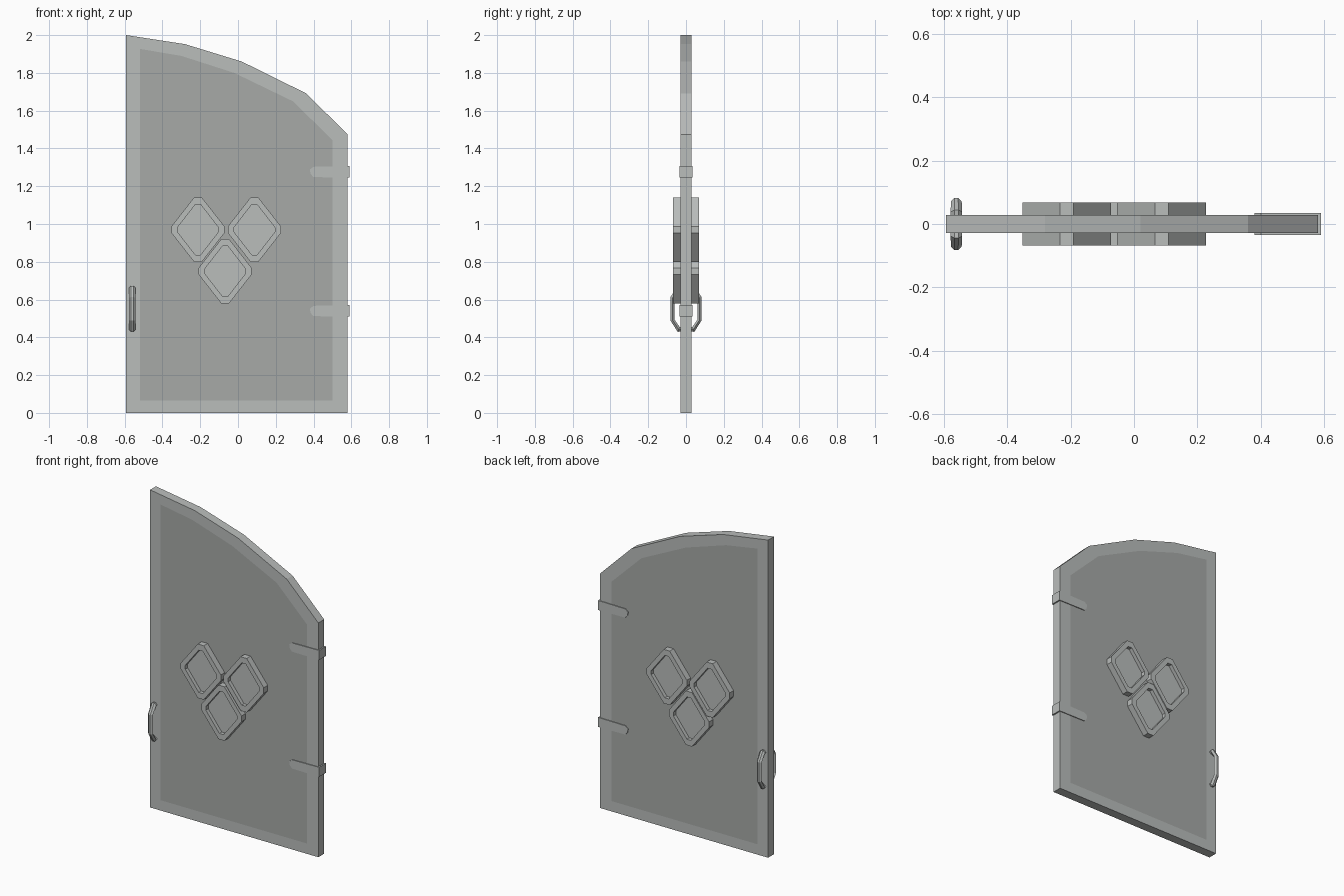
import bpy, bmesh

if "Cube" in bpy.data.objects:
    bpy.data.objects.remove(bpy.data.objects["Cube"])


def make_material(name, colour):
    mat = bpy.data.materials.new(name)
    mat.diffuse_color = (*colour, 1)
    mat.use_nodes = True
    mat.node_tree.nodes["Principled BSDF"].inputs["Base Color"].default_value = mat.diffuse_color
    return mat


METAL = make_material("border_grey", (0.49, 0.51, 0.50))
PANEL = make_material("panel_grey", (0.385, 0.40, 0.39))


def loft(name, rings, mat=METAL, caps=True):
    """Skin a list of equal-length point rings, optionally capping both ends."""
    bm = bmesh.new()
    vs = [[bm.verts.new(p) for p in ring] for ring in rings]
    n = len(rings[0])
    for a, b in zip(vs, vs[1:]):
        for i in range(n):
            j = (i + 1) % n
            bm.faces.new((a[i], a[j], b[j], b[i]))
    if caps:
        bm.faces.new(vs[0])
        bm.faces.new(vs[-1])
    bmesh.ops.recalc_face_normals(bm, faces=bm.faces)
    mesh = bpy.data.meshes.new(name)
    bm.to_mesh(mesh)
    bm.free()
    mesh.materials.append(mat)
    obj = bpy.data.objects.new(name, mesh)
    bpy.context.collection.objects.link(obj)
    return obj


def at_y(profile, y):
    return [(x, y, z) for x, z in profile]


def chamfered_diamond(cx, cz, w, h, cw, ch):
    """Diamond with its four points cut off."""
    pts = [(w, -ch), (w, ch), (cw, h), (-cw, h),
           (-w, ch), (-w, -ch), (-cw, -h), (cw, -h)]
    return [(cx + x, cz + z) for x, z in pts]


# Door: a border frame with a darker centre panel filling it flush
T = 0.029
outer = [(-0.592, 0), (0.58, 0), (0.58, 1.475), (0.36, 1.692),
         (0.02, 1.86), (-0.28, 1.952), (-0.592, 2.0)]
inner = [(-0.52, 0.065), (0.5, 0.065), (0.5, 1.445), (0.29, 1.65),
         (-0.02, 1.80), (-0.30, 1.89), (-0.52, 1.927)]
loft("door_border", [at_y(inner, -T), at_y(outer, -T),
                     at_y(outer, T), at_y(inner, T)], caps=False)
loft("door_panel", [at_y(inner, -T), at_y(inner, T)], PANEL)

# Three diamond windows, framed on both sides with a recessed pane
D, PANE = 0.068, 0.044
for i, (cx, cz) in enumerate([(-0.212, 0.97), (0.087, 0.97), (-0.068, 0.75)]):
    rim = chamfered_diamond(cx, cz, 0.14, 0.17, 0.021, 0.018)
    hole = chamfered_diamond(cx, cz, 0.108, 0.133, 0.014, 0.012)
    loft(f"diamond_window_{i + 1}",
         [at_y(hole, -PANE), at_y(hole, -D), at_y(rim, -D),
          at_y(rim, D), at_y(hole, D), at_y(hole, PANE)])

# Hinge straps wrapping the right edge, with a blunt pointed tip
for label, z in (("upper", 1.276), ("lower", 0.54)):
    strap = [(0.38, 0.012), (0.385, -0.012), (0.4, -0.028), (0.589, -0.03),
             (0.589, 0.03), (0.4, 0.027)]
    strap = [(x, z + dz) for x, dz in strap]
    loft(f"{label}_hinge", [at_y(strap, -0.034), at_y(strap, 0.034)])

# Pull handles, front and back: a ridged bar swept along a bent path
# each station: distance from door centre, height, half width, outer-to-inner shift (y, z)
path = [(0.02, 0.119, 0.018, 0.0, -0.028), (0.037, 0.122, 0.018, 0.007, -0.024),
        (0.068, 0.062, 0.017, 0.014, -0.004), (0.068, -0.062, 0.017, 0.014, 0.004),
        (0.037, -0.122, 0.018, 0.007, 0.024), (0.02, -0.119, 0.018, 0.0, 0.028)]
for label, side in (("front", -1), ("back", 1)):
    rings = []
    for d, h, w, dy, dz in path:
        c = 0.35 * w
        # t = 0 is the outer side of the bar, t = 1 the inner side
        section = [(-c, 0), (c, 0), (w, 0.5), (c, 1), (-c, 1), (-w, 0.5)]
        rings.append([(-0.56 + x, side * (d + dy - 1.6 * dy * t), 0.551 + h + dz * t)
                      for x, t in section])
    loft(f"{label}_handle", rings)
